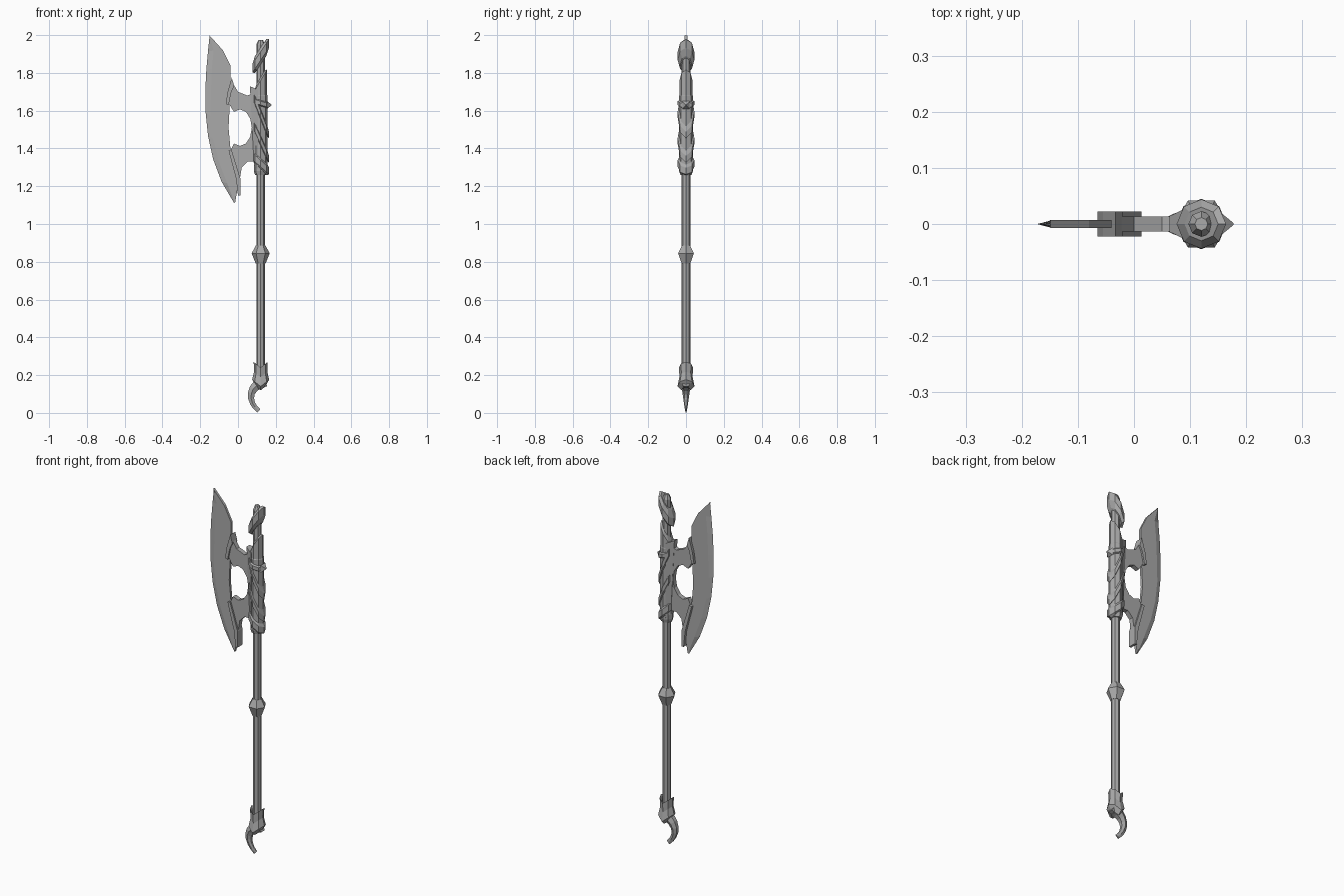
import bpy, bmesh, math
from mathutils import Vector
from mathutils.geometry import interpolate_bezier

if "Cube" in bpy.data.objects:
    bpy.data.objects.remove(bpy.data.objects["Cube"], do_unlink=True)

AXIS = 0.12  # x position of the shaft
SHAFT_RADIUS = 0.023
GREY = (0.4, 0.4, 0.4, 1)

steel = bpy.data.materials.new("grey steel")
steel.use_nodes = True
steel.diffuse_color = GREY
steel.node_tree.nodes["Principled BSDF"].inputs["Base Color"].default_value = GREY


def loft(name, rings):
    """Join rings of equal length with faces and close both ends."""
    bm = bmesh.new()
    loops = [[bm.verts.new(point) for point in ring] for ring in rings]
    for lower, upper in zip(loops, loops[1:]):
        for i in range(len(lower)):
            bm.faces.new((lower[i - 1], lower[i], upper[i], upper[i - 1]))
    bm.faces.new(loops[0])
    bm.faces.new(loops[-1])
    bmesh.ops.recalc_face_normals(bm, faces=bm.faces)
    mesh = bpy.data.meshes.new(name)
    bm.to_mesh(mesh)
    bm.free()
    mesh.materials.append(steel)
    part = bpy.data.objects.new(name, mesh)
    bpy.context.collection.objects.link(part)


def plate(name, outline, half):
    """Flat part with an outline in x and z and an even thickness along y."""
    loft(name, [[(x, y, z) for x, z in outline] for y in (-half, half)])


def turned(name, rows, sides=8, slope=0, rise=0):
    """Faceted turning about the shaft; slope tilts it, rise lifts both flanks."""
    rings = []
    for radius, height in rows:
        ring = []
        for i in range(sides):
            angle = math.tau * i / sides
            x, y = radius * math.cos(angle), radius * math.sin(angle)
            ring.append((AXIS + x, y, height + slope * x + rise * abs(x)))
        rings.append(ring)
    loft(name, rings)


def band(name, height, slope, half=0.035, radius=0.044):
    """Tilted band with chamfered rims, wrapped around the shaft."""
    inner = radius - 0.014
    turned(name, [(inner, height - half), (radius, height - half / 2),
                  (radius, height + half / 2), (inner, height + half)], slope=slope)


def curve(points, count):
    """Evenly stepped points along a curve in x and z."""
    return interpolate_bezier(*[Vector((x, 0, z)) for x, z in points], count)


# Shaft with a small domed tip
turned("shaft", [(SHAFT_RADIUS, 0.16), (SHAFT_RADIUS, 1.95), (SHAFT_RADIUS / 2, 1.975)])

# Faceted knob halfway down
turned("shaft_knob", [(0.026, 0.79), (0.048, 0.845), (0.026, 0.885)], sides=6)

# Sleeve behind the blade and its slanted upper half
turned("sleeve", [(0.03, 1.26), (0.036, 1.28), (0.036, 1.68), (SHAFT_RADIUS, 1.7)])
turned("upper_sleeve", [(0.034, 1.6), (0.034, 1.76), (0.02, 1.78)], slope=1.7)

# Bands wrapped around the sleeve
band("top_band", height=1.89, slope=1.5, half=0.045)
band("collar_band", height=1.64, slope=-0.3, half=0.02)
band("middle_band", height=1.58, slope=-2.5)
band("lower_band", height=1.44, slope=-2.2)
band("bottom_band", height=1.32, slope=-0.9)

# Small point on the back of the collar band
loft("collar_point", [[(x, -half, 1.63 - half), (x, half, 1.63 - half),
                       (x, half, 1.63 + half), (x, -half, 1.63 + half)]
                      for x, half in ((0.155, 0.02), (0.177, 0.002))])

# Blade: a curved cutting edge, ground to a shoulder, with a stepped inner edge
cutting_edge = curve([(-0.15, 2), (-0.17, 1.8), (-0.23, 1.4), (-0.02, 1.11)], 9)
inner_edge = [(-0.148, 1.995), (-0.08, 1.92), (-0.04, 1.84), (-0.04, 1.7), (-0.05, 1.51),
              (-0.04, 1.4), (-0.02, 1.31), (0, 1.2), (-0.015, 1.115)]
blade_half = Vector((0, 0.007, 0))
blade_rings = []
for edge, (x, z) in zip(cutting_edge, inner_edge):
    inner = Vector((x, 0, z))
    across = inner - edge
    shoulder = edge + across.normalized() * min(0.03, across.length / 2)
    blade_rings.append([edge, shoulder - blade_half, inner - blade_half,
                        inner + blade_half, shoulder + blade_half])
loft("blade", blade_rings)

# Bracket between blade and sleeve, cut out around an oval hole
hole = []
for step in range(-4, 5):
    angle = step * math.pi / 6
    hole.append((0.01 + 0.063 * math.cos(angle), 1.51 + 0.097 * math.sin(angle)))
plate("blade_bracket", [(-0.05, 1.64), (-0.03, 1.75), (0, 1.7), (0.05, 1.68), (0.1, 1.7),
                        (0.1, 1.33), (0.05, 1.33), (0.02, 1.3), (0.01, 1.24),
                        (-0.02, 1.31), (-0.04, 1.39)] + hole, 0.013)

# Raised prongs gripping the blade
plate("upper_prong", [(-0.033, 1.775), (-0.02, 1.73), (-0.035, 1.7), (-0.05, 1.63),
                      (-0.065, 1.635), (-0.055, 1.7)], 0.022)
plate("lower_prong", [(-0.05, 1.39), (-0.035, 1.395), (0.013, 1.24), (0.013, 1.15),
                      (0, 1.15), (-0.01, 1.24)], 0.022)

# Wedge spreading from the bracket onto the sleeve
loft("bracket_root", [[(x, -0.014, z), (0.105, -0.034, z - 0.02),
                       (0.105, 0.034, z - 0.02), (x, 0.014, z)]
                      for x, z in ((0.085, 1.31), (0.075, 1.5), (0.063, 1.73))])

# Pommel collar with a raised point on each flank
turned("pommel_collar", [(SHAFT_RADIUS, 0.12), (0.045, 0.14), (0.035, 0.19),
                         (0.037, 0.24), (0.015, 0.2)], rise=0.8)

# Hook below the collar, tapering along its curve
hook_path = curve([(0.14, 0.17), (0.04, 0.13), (0.06, 0.05), (0.11, 0.01)], 8)
hook_rings = []
for i, centre in enumerate(hook_path):
    along = hook_path[min(i + 1, 7)] - hook_path[max(i - 1, 0)]
    taper = 1 - i / 7
    side = Vector((along.z, 0, -along.x)).normalized() * (0.012 + 0.02 * taper ** 2)
    depth = Vector((0, 0.004 + 0.025 * taper, 0))
    hook_rings.append([centre + side - depth / 2, centre - depth, centre - side - depth / 2,
                       centre - side + depth / 2, centre + depth, centre + side + depth / 2])
loft("pommel_hook", hook_rings)
